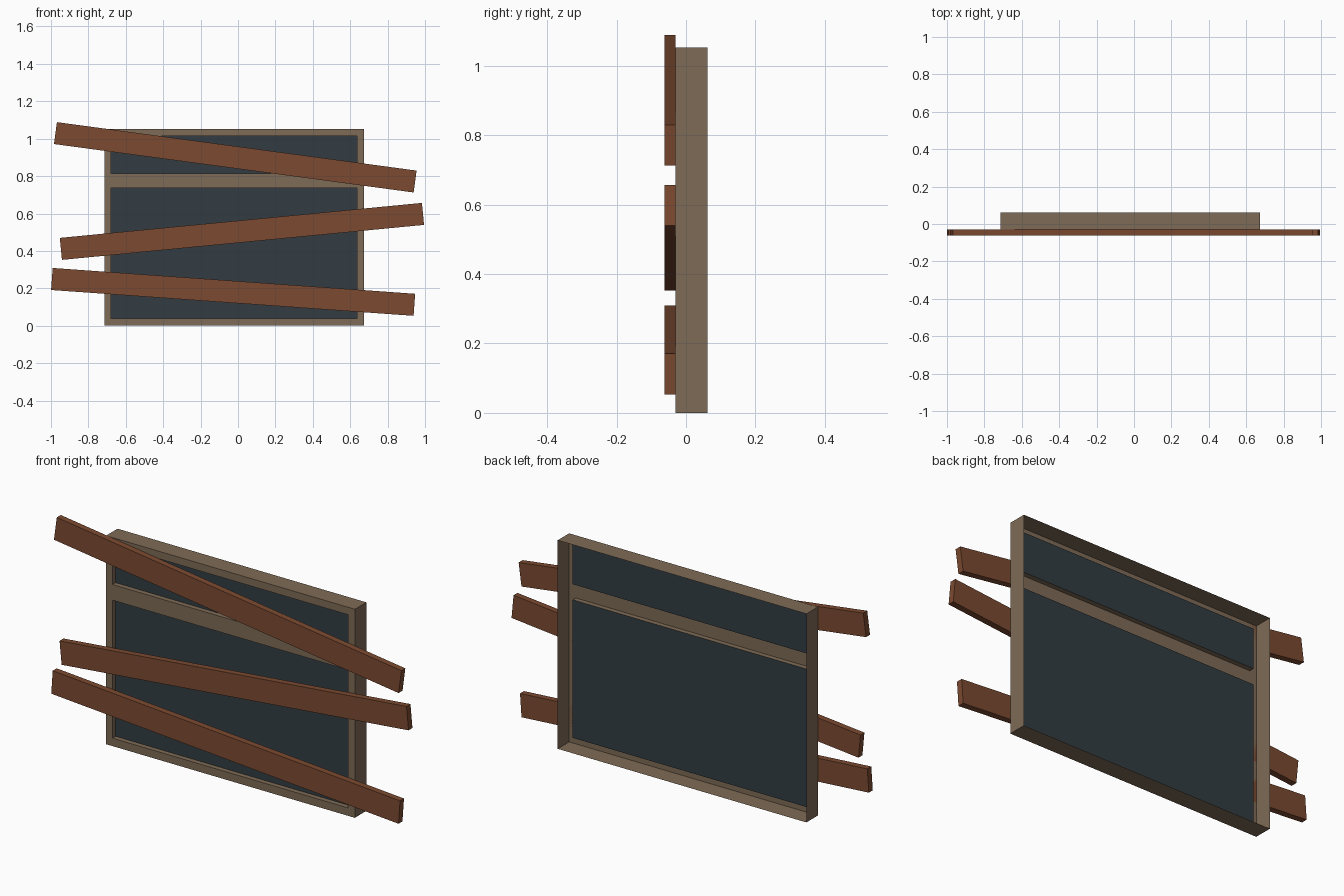
import bpy, bmesh, math
from mathutils import Matrix, Vector

if "Cube" in bpy.data.objects:
    bpy.data.objects.remove(bpy.data.objects["Cube"])

FRONT, BACK, PANE_Y = -0.03, 0.0615, -0.005
X0, X1, TOP = -0.715, 0.673, 1.052          # outer frame
IX0, IX1 = -0.679, 0.636                    # opening sides
OPENINGS = [(0.04, 0.736), (0.815, 1.014)]  # lower and upper pane heights


def material(name, color):
    m = bpy.data.materials.new(name)
    m.diffuse_color = (*color, 1)
    m.use_nodes = True
    m.node_tree.nodes["Principled BSDF"].inputs["Base Color"].default_value = m.diffuse_color
    return m


def finish(bm, name, mat):
    bmesh.ops.remove_doubles(bm, verts=bm.verts, dist=1e-5)
    me = bpy.data.meshes.new(name)
    bm.to_mesh(me)
    bm.free()
    me.materials.append(mat)
    ob = bpy.data.objects.new(name, me)
    bpy.context.collection.objects.link(ob)
    return ob


def quad(bm, *pts):
    bm.faces.new([bm.verts.new(p) for p in pts])


def panel(bm, x0, x1, z0, z1, y):
    # upright rectangle facing -y
    quad(bm, (x0, y, z0), (x1, y, z0), (x1, y, z1), (x0, y, z1))


def tunnel(bm, x0, x1, z0, z1, ya, yb):
    # four walls joining the rectangle at ya to the one at yb, facing outward when ya < yb
    c = [(x0, z0), (x1, z0), (x1, z1), (x0, z1)]
    for (ax, az), (bx, bz) in zip(c, c[1:] + c[:1]):
        quad(bm, (ax, ya, az), (ax, yb, az), (bx, yb, bz), (bx, ya, bz))


frame_mat = material("frame_paint", (0.21, 0.145, 0.093))
glass_mat = material("dark_glass", (0.032, 0.046, 0.055))
plank_mat = material("plank_wood", (0.20, 0.068, 0.03))

# Frame: open-backed shell with two recessed openings
bm = bmesh.new()
xs = [X0, IX0, IX1, X1]
zs = [0] + [z for o in OPENINGS for z in o] + [TOP]
for i in range(3):
    for j in range(5):
        if i == 1 and j in (1, 3):
            continue
        panel(bm, xs[i], xs[i + 1], zs[j], zs[j + 1], FRONT)
tunnel(bm, X0, X1, 0, TOP, FRONT, BACK)
for z0, z1 in OPENINGS:
    tunnel(bm, IX0, IX1, z0, z1, FRONT, PANE_Y)
bmesh.ops.remove_doubles(bm, verts=bm.verts, dist=1e-5)
for f in bm.faces:  # recess walls face into the opening
    c = f.calc_center_median()
    if FRONT + 1e-4 < c.y < PANE_Y - 1e-4:
        z0, z1 = OPENINGS[0] if c.z < 0.77 else OPENINGS[1]
        mid = Vector(((IX0 + IX1) / 2, c.y, (z0 + z1) / 2))
        if f.normal.dot(mid - c) < 0:
            f.normal_flip()
finish(bm, "window_frame", frame_mat)

# Glass panes
for name, (z0, z1) in zip(("lower_pane", "upper_pane"), OPENINGS):
    bm = bmesh.new()
    panel(bm, IX0, IX1, z0, z1, PANE_Y)
    finish(bm, name, glass_mat)

# Boards nailed across the front, given by their end centres (x, z)
BOARDS = {
    "top_board": ((-0.976, 1.030), (0.947, 0.771)),
    "middle_board": ((-0.947, 0.411), (0.989, 0.598)),
    "bottom_board": ((-0.995, 0.250), (0.943, 0.112)),
}
THICK, WIDTH = 0.0315, 0.118
for name, ((ax, az), (bx, bz)) in BOARDS.items():
    bm = bmesh.new()
    bmesh.ops.create_cube(bm, size=1)
    length = math.hypot(bx - ax, bz - az)
    bm.transform(Matrix.Diagonal((length, THICK, WIDTH, 1)))
    ob = finish(bm, name, plank_mat)
    ob.location = ((ax + bx) / 2, FRONT - THICK / 2, (az + bz) / 2)
    ob.rotation_euler.y = -math.atan2(bz - az, bx - ax)
